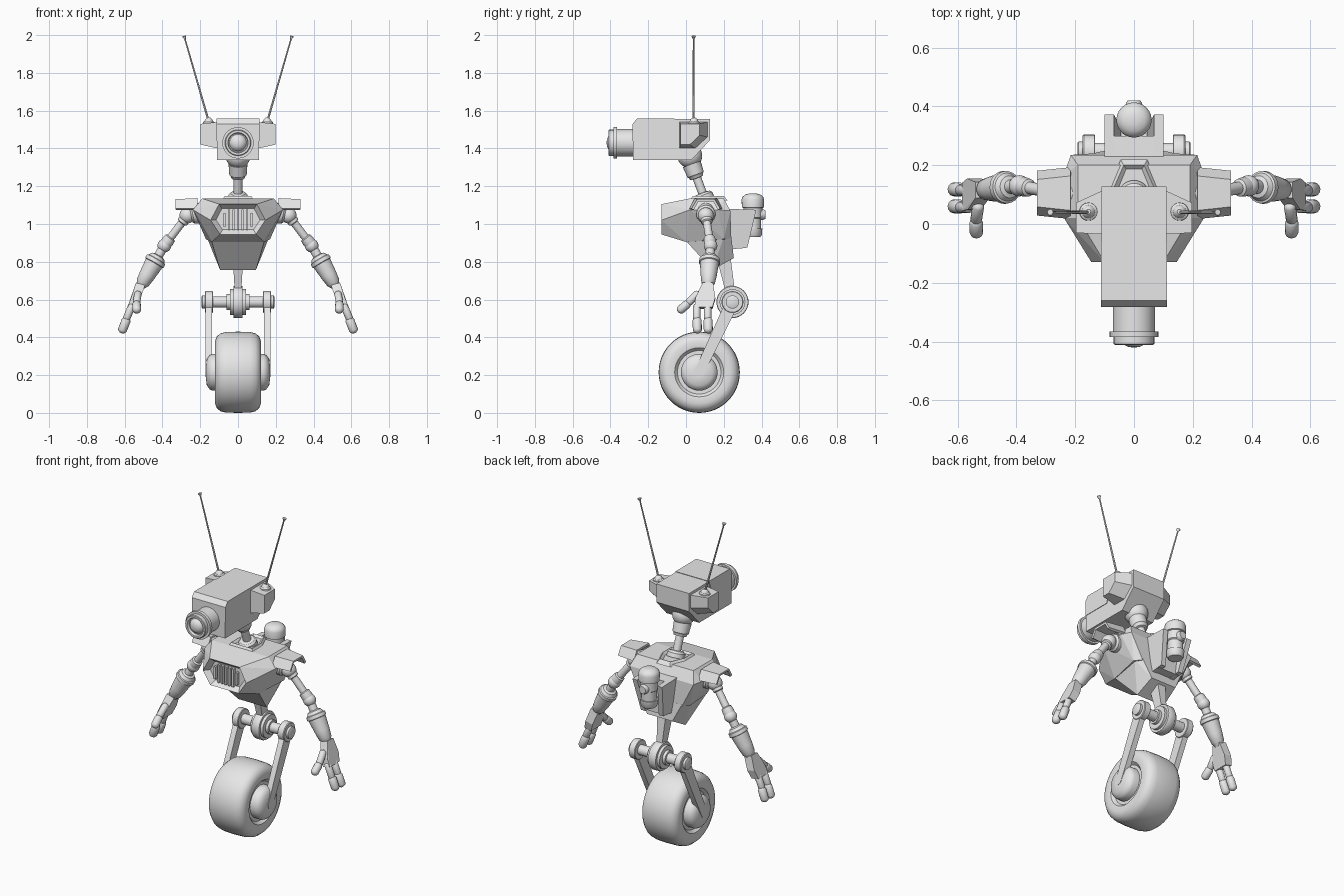
import bpy, bmesh, math
from mathutils import Vector

if "Cube" in bpy.data.objects:
    bpy.data.objects.remove(bpy.data.objects["Cube"])

grey = bpy.data.materials.new("plain_grey")
grey.use_nodes = True
grey.diffuse_color = (0.8, 0.8, 0.8, 1)
grey.node_tree.nodes["Principled BSDF"].inputs["Base Color"].default_value = (0.8, 0.8, 0.8, 1)


def finish(name, bm, mirror=False, smooth=35):
    """Turn a bmesh into an object, smooth its shallow edges, mirror it if paired."""
    bmesh.ops.recalc_face_normals(bm, faces=bm.faces)
    mesh = bpy.data.meshes.new(name)
    bm.to_mesh(mesh)
    bm.free()
    mesh.materials.append(grey)
    if smooth:
        mesh.shade_smooth()
        mesh.set_sharp_from_angle(angle=math.radians(smooth))
    obj = bpy.data.objects.new(name, mesh)
    bpy.context.collection.objects.link(obj)
    if mirror:
        obj.modifiers.new("mirror", "MIRROR").use_mirror_merge = False
    return obj


def lathe(name, start, end, profile, mirror=False, sides=24):
    """Revolve (distance, radius) pairs around the line from start to end."""
    start, end = Vector(start), Vector(end)
    turn = (end - start).to_track_quat("Z", "Y")
    bm = bmesh.new()
    rings = []
    for d, r in profile:
        ring = []
        for i in range(sides):
            a = math.tau * i / sides
            ring.append(bm.verts.new(start + turn @ Vector((r * math.cos(a), r * math.sin(a), d))))
        rings.append(ring)
    for a, b in zip(rings, rings[1:]):
        for i in range(sides):
            j = (i + 1) % sides
            bm.faces.new((a[i], a[j], b[j], b[i]))
    bm.faces.new(rings[0])
    bm.faces.new(rings[-1])
    return finish(name, bm, mirror)


def ball(name, centre, r, mirror=False):
    bm = bmesh.new()
    bmesh.ops.create_uvsphere(bm, u_segments=24, v_segments=14, radius=r)
    bmesh.ops.translate(bm, verts=bm.verts, vec=centre)
    return finish(name, bm, mirror)


def capsule(name, a, b, r, mirror=True):
    n = (Vector(b) - Vector(a)).length
    lathe(name, a, b, [(-r * .7, r * .3), (-r * .4, r * .8), (0, r), (n, r),
                       (n + r * .4, r * .8), (n + r * .7, r * .3)], mirror, 12)


def hull(name, points, sym=True, mirror=False, inset=None, smooth=0):
    """Convex solid; inset = (direction, thickness, depth) sinks the facing panel."""
    bm = bmesh.new()
    for p in points:
        bm.verts.new(p)
        if sym:
            bm.verts.new((-p[0], p[1], p[2]))
    res = bmesh.ops.convex_hull(bm, input=bm.verts)
    bmesh.ops.delete(bm, geom=[v for v in bm.verts if not v.link_faces], context="VERTS")
    bmesh.ops.dissolve_limit(bm, angle_limit=.03, verts=bm.verts, edges=bm.edges)
    if inset:
        way, thick, depth = inset
        bmesh.ops.recalc_face_normals(bm, faces=bm.faces)
        bm.normal_update()
        panel = [f for f in bm.faces if f.normal.dot(Vector(way)) > .98]
        bmesh.ops.inset_individual(bm, faces=panel, thickness=thick, depth=depth)
    return finish(name, bm, mirror, smooth)


def box(name, x, y, z, mirror=False):
    return hull(name, [(a, b, c) for a in x for b in y for c in z], False, mirror)


def disc_points(x, y, z, r):
    return [(x, y + r * math.cos(a), z + r * math.sin(a))
            for a in (math.tau * i / 16 for i in range(16))]


# Wheel, hubs and fork
AXLE, PIVOT = (.07, .215), (.246, .587)
lathe("wheel", (-.125, *AXLE), (0, *AXLE),
      [(.025, .115), (.008, .13), (.003, .165), (.013, .19), (.032, .206), (.06, .213), (.125, .215),
       (.19, .213), (.218, .206), (.237, .19), (.247, .165), (.242, .13), (.225, .115)], sides=48)
lathe("wheel_hub", (.09, *AXLE), (.2, *AXLE),
      [(0, .097), (.045, .097), (.06, .09), (.075, .07), (.08, .03)], True, 32)
hull("fork_arm", [p for x in (.138, .172) for p in
                  disc_points(x, *AXLE, .026) + disc_points(x, *PIVOT, .034)],
     False, True, smooth=35)
lathe("fork_boss", (.132, *PIVOT), (.2, *PIVOT),
      [(0, .055), (.003, .058), (.039, .058), (.043, .054), (.043, .035), (.057, .035), (.06, .03)], True)
lathe("cross_bar", (-.15, *PIVOT), (.15, *PIVOT), [(0, .03), (.3, .03)])
lathe("pivot_disc", (-.06, *PIVOT), (0, *PIVOT),
      [(0, .042), (.018, .042), (.018, .068), (.035, .068), (.035, .082), (.04, .085), (.08, .085),
       (.085, .082), (.085, .068), (.102, .068), (.102, .042), (.12, .042)], sides=32)
hull("leg_strut", [(.028, .16, .83), (.028, .235, .83), (.016, .215, .62), (.016, .262, .62)])

# Torso with sunken grille
hull("chest", [(.1, -.13, 1.105), (.145, -.13, 1.02), (.095, -.13, .945),
               (.19, .02, 1.135), (.19, .2, 1.135), (.238, .02, 1.075), (.238, .17, 1.075),
               (.215, .235, 1.07), (.14, 0, .905), (.17, .2, .92), (.14, .24, .92)],
     inset=((0, -1, 0), .028, -.03))
for i in range(-3, 4):
    x, h = i * .024, .052 if abs(i) < 3 else .035
    box("grille_bar", (x - .006, x + .006), (-.122, -.09), (1.02 - h, 1.024 + h))
hull("abdomen", [(.14, .0, .91), (.165, .2, .93), (.14, .24, .93),
                 (.095, .14, .757), (.085, .253, .82)])
hull("neck_plate", [(.085, .02, 1.125), (.085, .125, 1.125), (.045, .22, 1.125),
                    (.07, .035, 1.148), (.07, .12, 1.148), (.035, .2, 1.148)],
     inset=((0, 0, 1), .015, -.012))

# Back bracket and canister
hull("back_bracket", [(.1, .2, 1.08), (.1, .3, 1.075), (.07, .2, .87), (.07, .3, .87)])
hull("bracket_wing", [(.1, .23, 1.08), (.1, .372, 1.075), (.068, .23, 1.08), (.068, .372, 1.075),
                      (.075, .23, .865), (.075, .325, .875), (.045, .23, .865), (.045, .325, .875)],
     False, True)
lathe("canister", (0, .354, .93), (0, .354, 1.2),
      [(0, .04), (.012, .048), (.045, .05), (.045, .043), (.1, .043), (.105, .05), (.155, .05),
       (.158, .058), (.2, .06), (.215, .054), (.227, .038), (.232, .015)])
lathe("canister_valve", (0, .38, 1.05), (0, .42, 1.05), [(0, .028), (.03, .028), (.04, .022)])

# Shoulder pads, arched plates
bm = bmesh.new()
rows = []
for x, grow in ((.215, .012), (.33, 0)):
    rows.append([bm.verts.new((x, y, z)) for y, z in
                 ((.035 - grow, 1.078), (.062 - grow, 1.125 + grow / 2),
                  (.148 + grow, 1.125 + grow / 2), (.175 + grow, 1.078))])
for i in range(3):
    bm.faces.new((rows[0][i], rows[1][i], rows[1][i + 1], rows[0][i + 1]))
pad = finish("shoulder_pad", bm, True, 0)
thick = pad.modifiers.new("thickness", "SOLIDIFY")
thick.thickness, thick.offset = .014, 0

# Arms
SHOULDER, ELBOW, WRIST = (.268, .105, 1.045), (.39, .13, .885), (.51, .117, .68)
lathe("shoulder_socket", (.19, .105, 1.06), SHOULDER, [(0, .055), (.05, .05), (.06, .04)], True)
ball("shoulder_ball", SHOULDER, .042, True)
lathe("upper_arm", SHOULDER, ELBOW,
      [(0, .03), (.045, .03), (.05, .021), (.145, .021), (.15, .03), (.175, .033), (.2, .03)], True)
ball("elbow_ball", ELBOW, .036, True)
lathe("forearm", ELBOW, WRIST,
      [(0, .024), (.06, .024), (.065, .038), (.082, .048), (.085, .055), (.105, .056), (.108, .05),
       (.18, .043), (.228, .036), (.236, .03), (.25, .025)], True)

# Hands
hull("palm", [(.492, .088, .675), (.492, .143, .675), (.54, .088, .69), (.54, .143, .69),
              (.52, .05, .6), (.565, .05, .61), (.52, .155, .6), (.568, .155, .61),
              (.54, .045, .55), (.585, .045, .56), (.54, .14, .55), (.585, .14, .56)], False, True)
for y in (.057, .115):
    capsule("finger_base", (.563, y, .565), (.59, y, .5), .02)
    capsule("finger_tip", (.592, y + .002, .49), (.612, y + .003, .438), .024)
capsule("thumb_base", (.53, .06, .63), (.537, .015, .585), .02)
capsule("thumb_tip", (.537, .005, .575), (.536, -.03, .545), .023)

# Neck
lathe("neck", (0, .1, 1.13), (0, .02, 1.345),
      [(0, .052), (.025, .05), (.035, .04), (.038, .023), (.12, .023), (.122, .036), (.135, .04),
       (.14, .046), (.2, .05)])
ball("neck_ball", (0, .02, 1.362), .066)

# Head and lens
hull("head", [(.11, -.28, 1.34), (.11, -.28, 1.53), (.11, -.258, 1.555), (.11, .128, 1.555),
              (.11, .128, 1.445), (.11, .03, 1.34)])
hull("head_cover", [(.113, -.282, 1.44), (.113, -.282, 1.53), (.113, -.26, 1.558),
                    (.113, -.06, 1.558), (.113, -.1, 1.44)])
lathe("lens", (0, -.27, 1.43), (0, -.5, 1.43),
      [(0, .072), (.095, .072), (.095, .083), (.115, .083), (.115, .069), (.138, .069), (.141, .065),
       (.141, .054), (.125, .05), (.125, .045), (.14, .036), (.148, .02), (.15, .006)], sides=32)

# Ears and antennas
hull("ear", [(.105, -.035, 1.54), (.105, .115, 1.54), (.105, -.035, 1.4), (.105, .05, 1.4),
             (.105, .115, 1.46), (.198, -.03, 1.53), (.198, .072, 1.53), (.198, -.03, 1.42),
             (.198, .02, 1.42), (.198, .072, 1.47)], False, True)
lathe("antenna_base", (.155, .042, 1.525), (.155, .042, 1.6),
      [(0, .032), (.015, .03), (.02, .022), (.03, .018), (.038, .008)], True)
lathe("antenna", (.157, .04, 1.55), (.285, .04, 1.994),
      [(0, .006), (.445, .004), (.45, .006), (.462, .012), (.464, .01)], True, 10)
